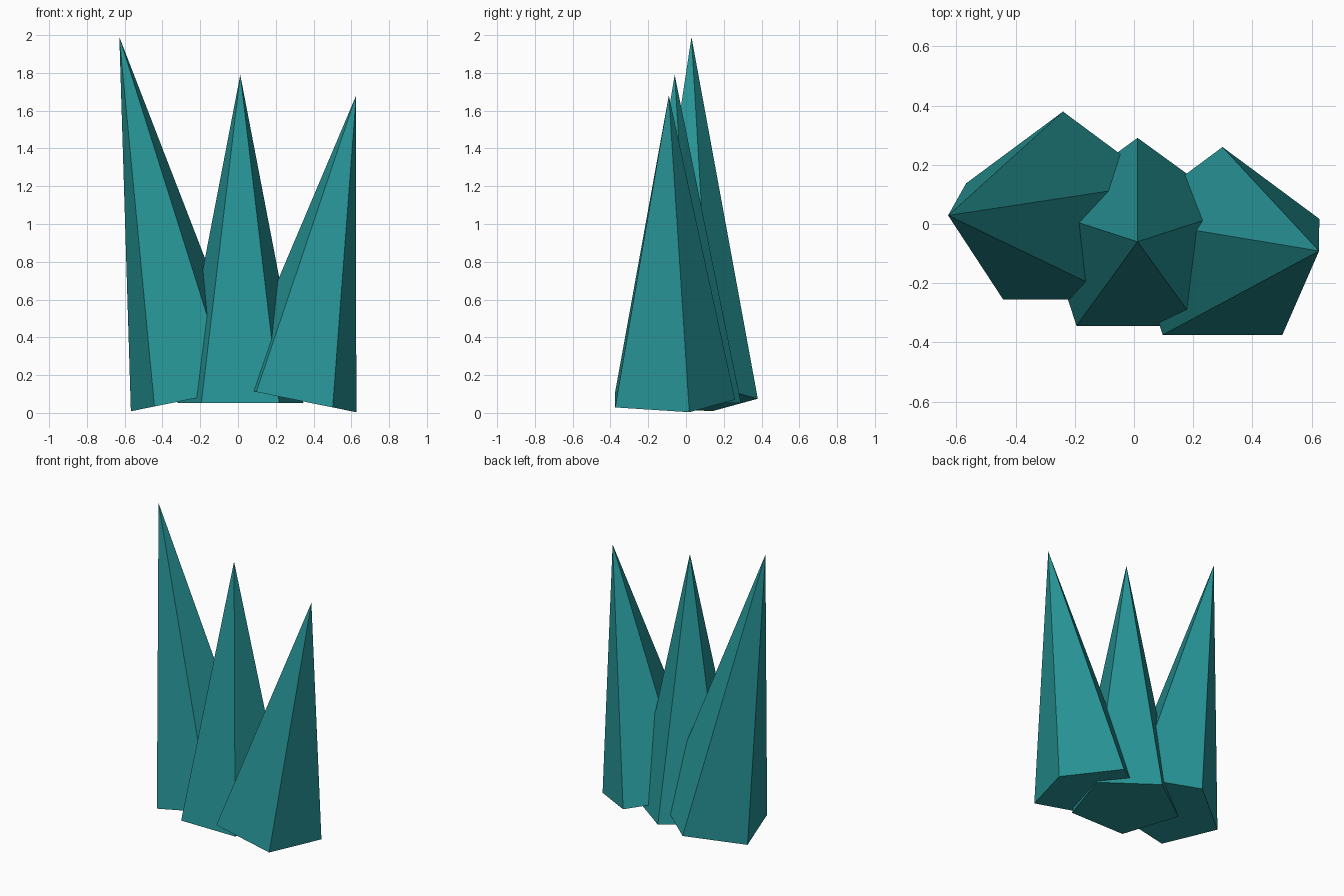
import bpy
import bmesh
from mathutils import Matrix, Vector

if "Cube" in bpy.data.objects:
    bpy.data.objects.remove(bpy.data.objects["Cube"])

teal = bpy.data.materials.new("teal_crystal")
teal.diffuse_color = (0.02, 0.295, 0.305, 1.0)
teal.use_nodes = True
teal.node_tree.nodes["Principled BSDF"].inputs["Base Color"].default_value = teal.diffuse_color


def spike(name, base_centre, height, tilt):
    """Five-sided pointed shard, leaning sideways about its base centre."""
    bm = bmesh.new()
    bmesh.ops.create_cone(bm, cap_ends=True, segments=5, radius1=0.351,
                          radius2=0.0, depth=height,
                          matrix=Matrix.Translation((0, 0, height / 2)))
    bmesh.ops.remove_doubles(bm, verts=bm.verts, dist=1e-4)
    bmesh.ops.recalc_face_normals(bm, faces=bm.faces)
    mesh = bpy.data.meshes.new(name)
    bm.to_mesh(mesh)
    bm.free()
    mesh.materials.append(teal)
    obj = bpy.data.objects.new(name, mesh)
    obj.location = Vector(base_centre)
    obj.rotation_euler = (0, tilt, 0)
    bpy.context.collection.objects.link(obj)


# Three shards: outer two lean away from the upright middle one
spike("left_crystal", (-0.24, 0.029, 0.075), 1.954, -0.2)
spike("middle_crystal", (0.012, -0.06, 0.052), 1.738, 0.0)
spike("right_crystal", (0.299, -0.091, 0.07), 1.643, 0.2)
